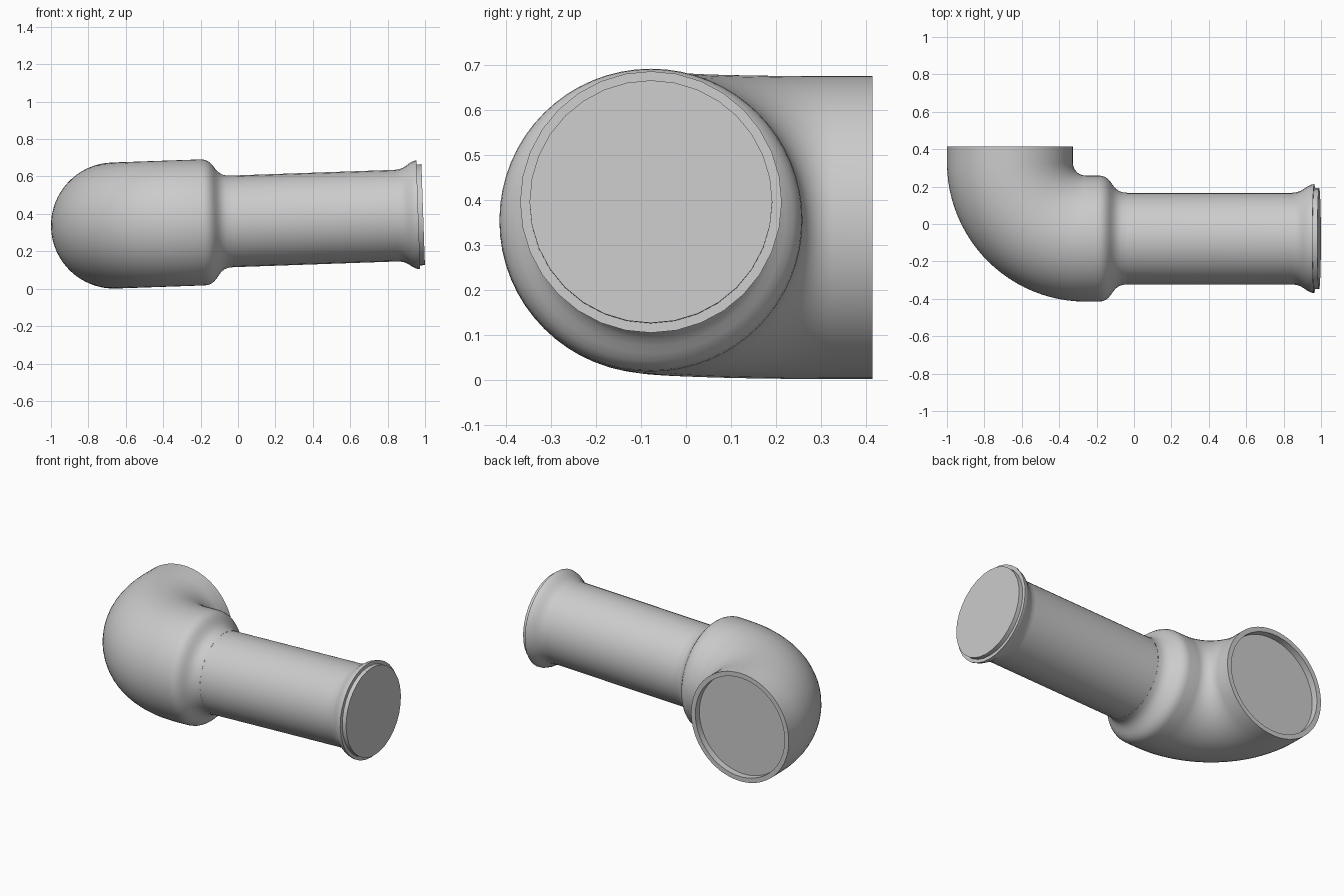
import bpy, bmesh
from math import sin, cos, pi, radians
from mathutils import Vector, Matrix

cube = bpy.data.objects.get("Cube")
if cube:
    bpy.data.objects.remove(cube, do_unlink=True)

# Main dimensions
SOCKET_R, PIPE_R, BEND_R = 0.337, 0.245, 0.405
AXIS_Y, MOUTH_Y = -0.078, 0.415
BEND_Y = AXIS_Y + BEND_R
# The pipe axis climbs two degrees from the socket centre
PLACE = Matrix.Translation((-0.663, 0, 0.338)) @ Matrix.Rotation(radians(-2), 4, 'Y')

grey = bpy.data.materials.new("light_grey")
grey.use_nodes = True
colour = (0.6, 0.6, 0.6, 1)
grey.diffuse_color = colour
grey.node_tree.nodes["Principled BSDF"].inputs["Base Color"].default_value = colour


def loft(name, stations, sides, cap_start=False, cap_end=False):
    """Skin circles; a station is (x, y, heading angle, radius)."""
    bm = bmesh.new()
    rings = []
    for x, y, a, r in stations:
        side = Vector((-sin(a), cos(a), 0))
        up = Vector((0, 0, 1))
        angles = [2 * pi * i / sides for i in range(sides)]
        rings.append([bm.verts.new(Vector((x, y, 0)) + r * (cos(t) * side + sin(t) * up))
                      for t in angles])
    for p, q in zip(rings, rings[1:]):
        for i in range(sides):
            j = (i + 1) % sides
            bm.faces.new((p[i], p[j], q[j], q[i]))
    if cap_start:
        bm.faces.new(rings[0])
    if cap_end:
        bm.faces.new(rings[-1])
    bmesh.ops.recalc_face_normals(bm, faces=bm.faces)
    bm.transform(PLACE)
    mesh = bpy.data.meshes.new(name)
    bm.to_mesh(mesh)
    bm.free()
    mesh.materials.append(grey)
    obj = bpy.data.objects.new(name, mesh)
    bpy.context.collection.objects.link(obj)
    bpy.ops.object.select_all(action='DESELECT')
    obj.select_set(True)
    bpy.context.view_layer.objects.active = obj
    bpy.ops.object.shade_smooth_by_angle(angle=radians(35))


# Elbow: recessed mouth, quarter bend, then a rounded shoulder down to the pipe
mouth = [(0, MOUTH_Y - 0.04, -pi / 2, 0.308),
         (0, MOUTH_Y, -pi / 2, 0.308),
         (0, MOUTH_Y, -pi / 2, SOCKET_R)]
bend = []
STEPS = 24
for k in range(STEPS + 1):
    t = pi / 2 * k / STEPS
    bend.append((BEND_R * (1 - cos(t)), BEND_Y - BEND_R * sin(t), t - pi / 2, SOCKET_R))
shoulder = [(0.475, SOCKET_R), (0.493, 0.335), (0.511, 0.328), (0.527, 0.316),
            (0.541, 0.299), (0.553, 0.282), (0.567, 0.266), (0.584, 0.254),
            (0.604, 0.247), (0.628, PIPE_R)]
loft("elbow", mouth + bend + [(x, AXIS_Y, 0, r) for x, r in shoulder], 64, cap_start=True)

# Pipe with flared lip
flare = [(0.628, PIPE_R), (1.51, PIPE_R), (1.535, 0.248), (1.555, 0.255),
         (1.573, 0.266), (1.590, 0.278), (1.606, 0.286), (1.618, 0.290),
         (1.628, 0.291), (1.628, 0.265)]
loft("pipe", [(x, AXIS_Y, 0, r) for x, r in flare], 32)

# Closing disc standing proud of the lip
disc = [(1.62, 0.27), (1.654, 0.27)]
loft("end_disc", [(x, AXIS_Y, 0, r) for x, r in disc], 32, cap_start=True, cap_end=True)
